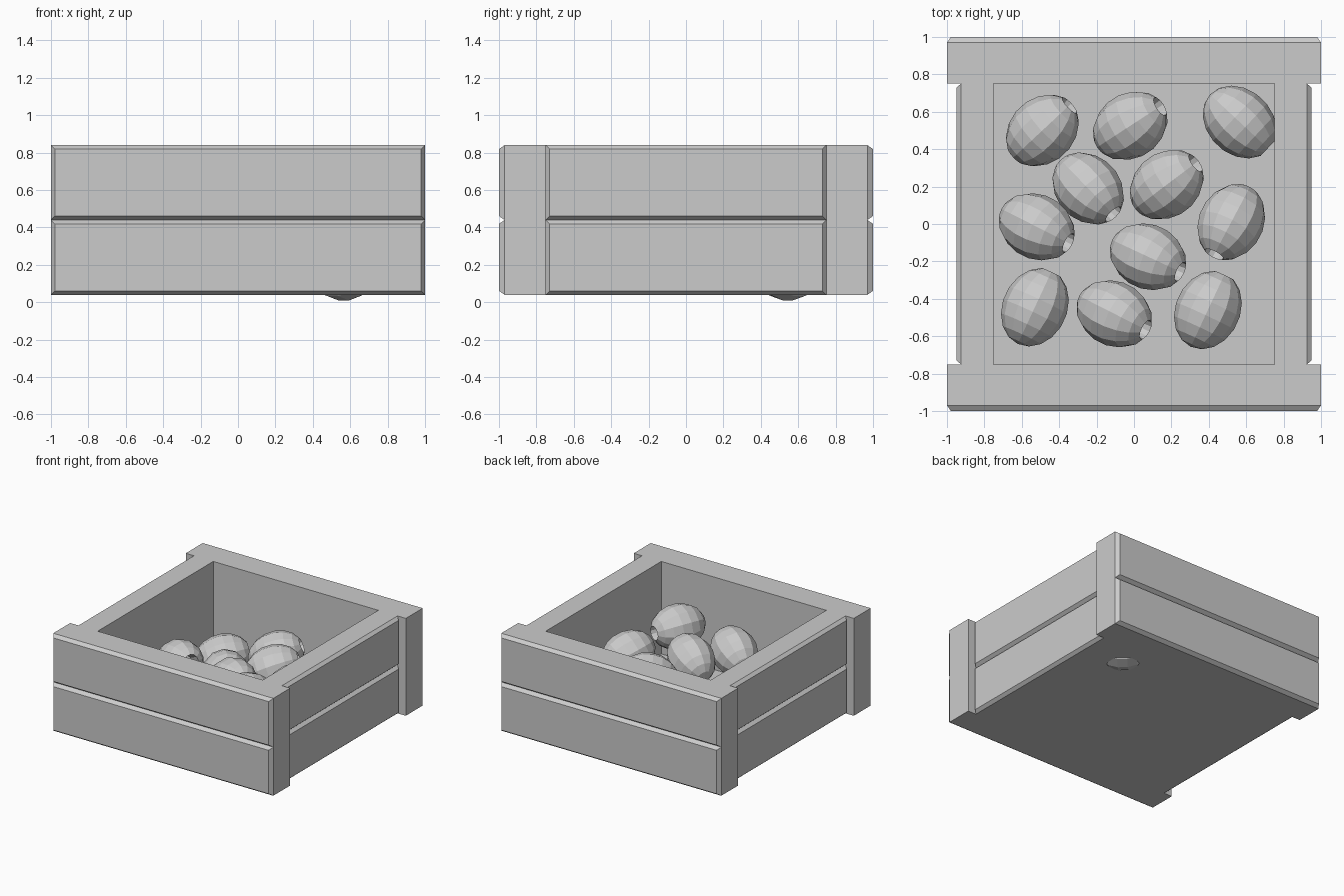
import bpy, bmesh
from math import sin, cos, pi, radians
from mathutils import Matrix, Vector

cube = bpy.data.objects.get("Cube")
if cube:
    bpy.data.objects.remove(cube, do_unlink=True)

grey = bpy.data.materials.new("plain_grey")
grey.use_nodes = True
grey.diffuse_color = (0.6, 0.6, 0.6, 1)
grey.node_tree.nodes["Principled BSDF"].inputs["Base Color"].default_value = (0.6, 0.6, 0.6, 1)


def finish(bm, name):
    bmesh.ops.recalc_face_normals(bm, faces=bm.faces)
    mesh = bpy.data.meshes.new(name)
    bm.to_mesh(mesh)
    bm.free()
    mesh.materials.append(grey)
    obj = bpy.data.objects.new(name, mesh)
    bpy.context.collection.objects.link(obj)
    return obj


def box(lo, hi):
    bm = bmesh.new()
    bmesh.ops.create_cube(bm, size=1)
    lo, hi = Vector(lo), Vector(hi)
    bm.transform(Matrix.Translation((lo + hi) / 2) @ Matrix.Diagonal((*(hi - lo), 1)))
    return bm


def plank(name, half, outer, depth, z, turn):
    """Board facing -y with a bevelled outer face, turned about z."""
    bm = box((-half, depth - outer, z), (half, -0.75, z + 0.4))
    face = [f for f in bm.faces if f.normal.y < -0.9]
    bmesh.ops.inset_individual(bm, faces=face, thickness=0.03, depth=depth)
    bm.transform(Matrix.Rotation(radians(turn), 4, "Z"))
    finish(bm, name)


# Crate walls: two rows of boards on four sides
for row, z in (("lower", 0.04), ("upper", 0.44)):
    plank(f"front_board_{row}", 1, 1, 0.03, z, 0)
    plank(f"back_board_{row}", 1, 1, 0.03, z, 180)
    plank(f"left_board_{row}", 0.75, 0.95, 0.025, z, 90)
    plank(f"right_board_{row}", 0.75, 0.95, 0.025, z, -90)

# Crate floor
finish(box((-0.75, -0.75, 0.04), (0.75, 0.75, 0.08)), "crate_floor")


def olive(name, spot, heading, tilt):
    """Faceted ovoid along +x with a pit hole in its front end."""
    length, radius, steps = 0.217, 0.173, 8
    start, end = pi, 0.33
    angles = [start + (end - start) * i / steps for i in range(steps + 1)]
    profile = [(length * cos(a), radius * sin(a)) for a in angles]
    profile += [(0.12, 0.045), (0.12, 0)]
    bm = bmesh.new()
    verts = [bm.verts.new((x, 0, r)) for x, r in profile]
    edges = [bm.edges.new(pair) for pair in zip(verts, verts[1:])]
    bmesh.ops.spin(bm, geom=verts + edges, axis=(1, 0, 0), cent=(0, 0, 0),
                   angle=2 * pi, steps=12)
    bmesh.ops.remove_doubles(bm, verts=bm.verts, dist=0.0005)
    bm.transform(Matrix.Translation(spot)
                 @ Matrix.Rotation(radians(heading), 4, "Z")
                 @ Matrix.Rotation(radians(-tilt), 4, "Y"))
    finish(bm, name)


# Olives: position, heading, upward tilt of the holed end
olives = [
    ((-0.49, 0.50, 0.22), 43, 15),
    ((-0.02, 0.525, 0.36), 33, 22),
    ((0.565, 0.545, 0.18), -43, 0),
    ((-0.245, 0.19, 0.28), -46, 20),
    ((0.175, 0.21, 0.42), 37, 20),
    ((-0.52, -0.015, 0.37), -27, 22),
    ((0.075, -0.175, 0.44), -25, 22),
    ((0.52, 0.01, 0.43), -118, 18),
    ((-0.53, -0.445, 0.33), 65, -3),
    ((-0.105, -0.48, 0.43), -27, 24),
    ((0.395, -0.46, 0.51), 65, -2),
]
for number, (spot, heading, tilt) in enumerate(olives, 1):
    olive(f"olive_{number}", spot, heading, tilt)
